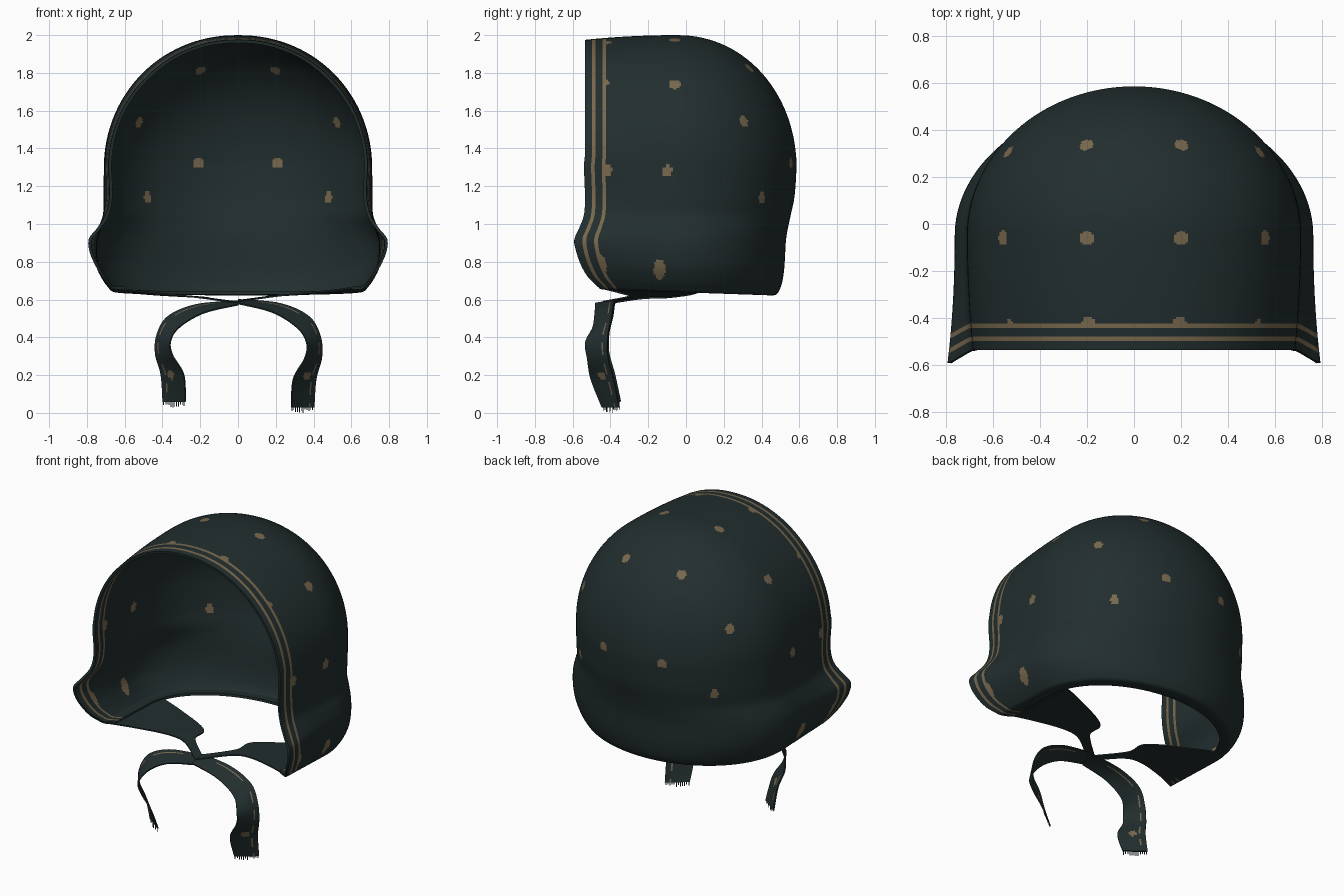
import bpy, bmesh, math, random
from mathutils import Vector

random.seed(4)
cube = bpy.data.objects.get("Cube")
if cube:
    bpy.data.objects.remove(cube)


def material(name, rgb):
    m = bpy.data.materials.new(name)
    m.use_nodes = True
    m.diffuse_color = (*rgb, 1)
    node = m.node_tree.nodes["Principled BSDF"]
    node.inputs["Base Color"].default_value = (*rgb, 1)
    node.inputs["Roughness"].default_value = 0.9
    return m


CLOTH = material("dark teal cloth", (0.016, 0.027, 0.028))
GOLD = material("dull gold print", (0.19, 0.14, 0.075))


def spline(rows, steps):
    """Smooth curve through equal-length tuples."""
    out = []
    for i in range(len(rows) - 1):
        p0, p1 = rows[max(i - 1, 0)], rows[i]
        p2, p3 = rows[i + 1], rows[min(i + 2, len(rows) - 1)]
        for s in range(steps):
            t = s / steps
            out.append([b + t / 2 * (c - a + t * (2 * a - 5 * b + 4 * c - d + t * (3 * (b - c) + d - a)))
                        for a, b, c, d in zip(p0, p1, p2, p3)])
    out.append(list(rows[-1]))
    return out


def cloth(name, grid, paint, thickness):
    """Grid of points to a thick cloth sheet; paint(centre, column) tells gold faces."""
    bm = bmesh.new()
    verts = [[bm.verts.new(p) for p in row] for row in grid]
    for a, b in zip(verts, verts[1:]):
        for c in range(len(a) - 1):
            f = bm.faces.new((a[c], b[c], b[c + 1], a[c + 1]))
            f.material_index = int(paint(f.calc_center_median(), c))
    bmesh.ops.remove_doubles(bm, verts=bm.verts, dist=0.0002)
    me = bpy.data.meshes.new(name)
    bm.to_mesh(me)
    bm.free()
    me.materials.append(CLOTH)
    me.materials.append(GOLD)
    ob = bpy.data.objects.new(name, me)
    bpy.context.collection.objects.link(ob)
    mod = ob.modifiers.new("thickness", 'SOLIDIFY')
    mod.thickness = thickness
    mod.offset = -1
    bpy.ops.object.select_all(action='DESELECT')
    ob.select_set(True)
    bpy.context.view_layer.objects.active = ob
    bpy.ops.object.modifier_apply(modifier=mod.name)
    bpy.ops.object.shade_smooth_by_angle(angle=math.radians(50))
    return ob


# Printed dots, mirrored left and right
DOTS = [Vector(p) for p in (
    (.2, .33, 1.82), (.53, .3, 1.54), (.21, .55, 1.32), (.48, .39, 1.14),
    (.56, -.06, 1.74), (.2, -.06, 1.97), (.7, -.1, 1.28), (.74, -.14, .76),
    (.51, -.42, 1.73), (.19, -.42, 1.95), (.69, -.42, 1.29), (.75, -.45, .78))]


def dotted(p):
    for d in DOTS:
        v = Vector((abs(p.x), p.y, p.z)) - d
        if d.z < 0.9:
            v.z *= 0.5
            v.x *= 0.6
        if v.length < 0.031:
            return True
    return False


# Hood rows: height, front half width, middle half width, front y, back y
Y0 = -0.05
rows = []
for deg in range(90, 0, -6):
    a = math.radians(deg)
    c = abs(math.cos(a)) ** 0.96 if deg < 90 else 0
    rows.append((1.3 + 0.7 * math.sin(a), 0.685 * c, 0.71 * c, -0.535, Y0 + 0.635 * c))
rows += [(1.3, .685, .71, -.54, .585), (1.15, .68, .712, -.535, .575),
         (1.05, .7, .715, -.54, .555), (.98, .745, .74, -.565, .54),
         (.92, .79, .758, -.59, .53), (.85, .785, .762, -.58, .525),
         (.78, .755, .75, -.555, .52), (.72, .72, .72, -.52, .51),
         (.68, .69, .69, -.48, .495), (.655, .66, .66, -.45, .47),
         (.655, .6, .6, -.42, .4)]

STRAIGHT, ARC = 52, 100


def hood_row(z, wf, wm, yf, yb):
    half = []
    for i in range(STRAIGHT):
        t = i / STRAIGHT
        e = 1 - t
        drop = 0.025 * e * e * max(0, min(1, (z - 1.3) / 0.5))
        half.append((wm + (wf - wm) * e * e, yf + (Y0 - yf) * t, z - drop))
    for i in range(ARC + 1):
        a = math.pi / 2 * i / ARC
        half.append((wm * math.cos(a), Y0 + (yb - Y0) * math.sin(a), z))
    # the lower edge dips towards the back
    low = max(0, min(1, (0.9 - z) / 0.25))
    half = [(x, y, h - 0.035 * low * max(0, min(1, y + 0.45))) for x, y, h in half]
    return half + [(-x, y, h) for x, y, h in reversed(half[:-1])]


grid = [hood_row(*r) for r in spline(rows, 6)]
LAST = len(grid[0]) - 2


def hood_paint(p, c):
    edge = min(c, LAST - c)
    return edge in (4, 5, 10, 11) or (edge > 11 and dotted(p))


cloth("hood", grid, hood_paint, 0.016)


def ribbon(name, edge_pairs, side, lift, across, paint):
    """Ribbon between two edge curves given as paired points."""
    g = []
    for r in spline([a + b for a, b in edge_pairs], 10):
        a, b = Vector(r[:3]), Vector(r[3:])
        row = [a.lerp(b, i / across) for i in range(across + 1)]
        g.append([(p.x * side, p.y, p.z + lift * max(0, 0.6 - p.z)) for p in row])
    return cloth(name, g, paint, 0.008)


# Chin flap: front and back edge pairs, running inward to the knot
FLAP = [((.67, -.46, .668), (.61, .07, .645)), ((.5, -.37, .645), (.44, .02, .63)),
        ((.3, -.3, .625), (.18, -.1, .615)), ((.17, -.31, .61), (.15, -.23, .61)),
        ((0, -.44, .585), (0, -.37, .59))]
# Hanging tie: outer and inner edge pairs, from the knot down
TIE = [((0, -.37, .595), (0, -.48, .575)), ((.22, -.38, .575), (.18, -.48, .53)),
       ((.37, -.39, .51), (.31, -.49, .45)), ((.43, -.41, .41), (.36, -.53, .37)),
       ((.44, -.41, .3), (.35, -.52, .29)), ((.41, -.38, .18), (.29, -.5, .18)),
       ((.4, -.35, .03), (.28, -.44, .03))]


def tie_paint(p, c):
    spot = (Vector((abs(p.x), p.y, p.z)) - Vector((.36, -.44, .2))).length < 0.025
    return spot or (c == 3 and math.sin(p.z * 60) > -0.2)


for side, word, lift in ((1, "left", 0), (-1, "right", 0.05)):
    ribbon(word + "_chin_flap", FLAP, side, 0, 12, lambda p, c: False)
    ribbon(word + "_tie", TIE, side, lift, 16, tie_paint)

    # Frayed threads at the end of the tie
    a, b = (Vector(p) for p in TIE[-1])
    bm = bmesh.new()
    for i in range(12):
        p = a.lerp(b, (i + 0.5) / 12)
        d = (b - a) * 0.02
        length = 0.03 if i == 5 else random.uniform(0.012, 0.029)
        quad = [p - d, p + d, p + d - Vector((0, 0, length)), p - d - Vector((0, 0, length))]
        top = lift * 0.57
        bm.faces.new([bm.verts.new((q.x * side, q.y, q.z + top)) for q in quad])
    me = bpy.data.meshes.new(word + "_fringe")
    bm.to_mesh(me)
    bm.free()
    me.materials.append(CLOTH)
    bpy.context.collection.objects.link(bpy.data.objects.new(word + "_fringe", me))
